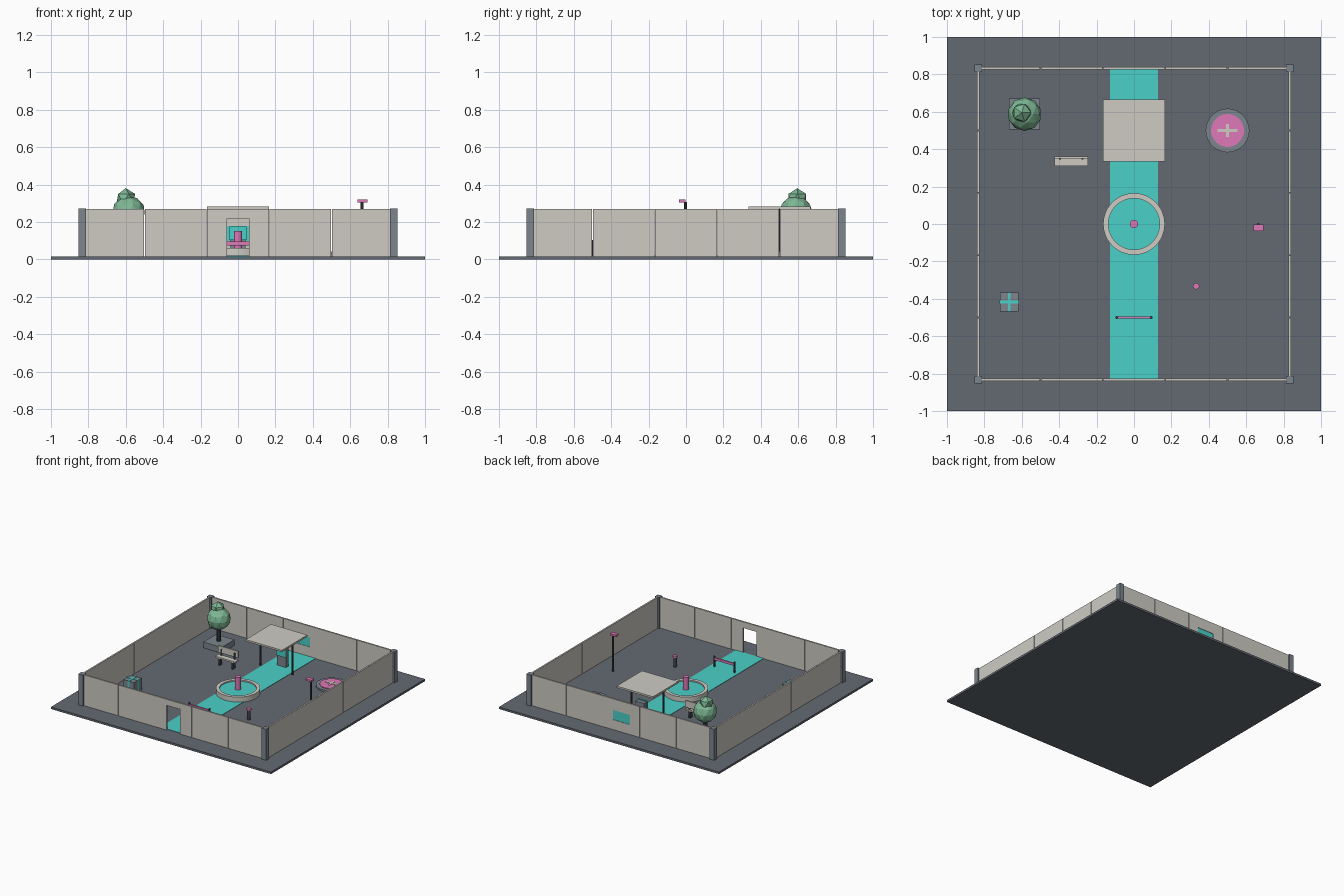
import bpy, bmesh, math

if "Cube" in bpy.data.objects:
    bpy.data.objects.remove(bpy.data.objects["Cube"])

def material(name, r, g, b):
    m = bpy.data.materials.new(name)
    m.diffuse_color = (r, g, b, 1)
    m.use_nodes = True
    m.node_tree.nodes["Principled BSDF"].inputs["Base Color"].default_value = m.diffuse_color
    return m

FLOOR = material("floor_grey", .127, .144, .171)
WALL = material("wall_light", .62, .60, .55)
SLATE = material("slate", .20, .24, .27)
DARK = material("dark", .05, .055, .065)
TEAL = material("teal", .07, .63, .58)
PINK = material("pink", .74, .19, .48)
GREEN = material("leaf_green", .21, .48, .30)
G = 0.017   # ground top
H = 0.27    # wall top

def finish(name, bm, loc, mat):
    me = bpy.data.meshes.new(name)
    bm.to_mesh(me)
    bm.free()
    ob = bpy.data.objects.new(name, me)
    ob.location = loc
    me.materials.append(mat)
    bpy.context.collection.objects.link(ob)
    return ob

def box(name, x0, x1, y0, y1, z0, z1, mat):
    bm = bmesh.new()
    bmesh.ops.create_cube(bm, size=1)
    bmesh.ops.scale(bm, verts=bm.verts, vec=(x1 - x0, y1 - y0, z1 - z0))
    return finish(name, bm, ((x0 + x1) / 2, (y0 + y1) / 2, (z0 + z1) / 2), mat)

def cyl(name, x, y, z0, z1, r, mat, n=16):
    bm = bmesh.new()
    bmesh.ops.create_cone(bm, cap_ends=True, segments=n, radius1=r, radius2=r, depth=z1 - z0)
    ob = finish(name, bm, (x, y, (z0 + z1) / 2), mat)
    if n > 12:
        smooth(ob)
    return ob

def smooth(ob):
    bpy.ops.object.select_all(action='DESELECT')
    ob.select_set(True)
    bpy.context.view_layer.objects.active = ob
    bpy.ops.object.shade_smooth_by_angle()

def ring(name, x, y, z0, z1, r0, r1, mat, n=48):
    # square profile swept round the z axis
    bm = bmesh.new()
    vs = [bm.verts.new(p) for p in ((r0, 0, z0), (r1, 0, z0), (r1, 0, z1), (r0, 0, z1))]
    es = [bm.edges.new((vs[i], vs[(i + 1) % 4])) for i in range(4)]
    bmesh.ops.spin(bm, geom=vs + es, cent=(0, 0, 0), axis=(0, 0, 1),
                   angle=2 * math.pi, steps=n, use_merge=True)
    bmesh.ops.remove_doubles(bm, verts=bm.verts, dist=1e-5)
    bmesh.ops.recalc_face_normals(bm, faces=bm.faces)
    ob = finish(name, bm, (x, y, 0), mat)
    smooth(ob)

def ico(name, x, y, z, r, sub, mat):
    bm = bmesh.new()
    bmesh.ops.create_icosphere(bm, subdivisions=sub, radius=r)
    finish(name, bm, (x, y, z), mat)

# ground and path
box("ground", -1, 1, -1, 1, 0, G, FLOOR)
box("path", -.127, .127, -.827, .827, G - .002, G + .003, TEAL)

# perimeter walls: five panels a side, the middle front and back ones are open
W, T, E = 5 / 6, .0065, .0015
for i in range(5):
    a, b = -W + i / 3 + E, -W + (i + 1) / 3 - E
    for s in (-1, 1):
        box("side_wall_panel", s * W - T, s * W + T, a, b, G, H, WALL)
        if i != 2:
            box("end_wall_panel", a, b, s * W - T, s * W + T, G, H, WALL)
for s, half in ((-1, .06), (1, .077)):
    y0, y1 = s * W - T, s * W + T
    box("left_jamb_panel", -1 / 6 + E, -half, y0, y1, G, H, WALL)
    box("right_jamb_panel", half, 1 / 6 - E, y0, y1, G, H, WALL)
box("door_lintel", -.06, .06, -W - T, -W + T, .22, H, WALL)
box("window_sill_panel", -.077, .077, W - T, W + T, G, .098, WALL)
box("window_head_panel", -.077, .077, W - T, W + T, .178, H, WALL)
box("window_glass", -.077, .077, W - .003, W + .003, .098, .178, TEAL)
for sx in (-1, 1):
    for sy in (-1, 1):
        box("corner_post", sx * W - .02, sx * W + .02, sy * W - .02, sy * W + .02, G, H + .002, SLATE)

# fountain
ring("fountain_rim", 0, 0, G, .06, .137, .165, WALL)
cyl("fountain_water", 0, 0, G, .05, .138, TEAL, 48)
cyl("fountain_core", 0, 0, .05, .153, .022, PINK)

# canopy with kiosk
box("canopy_roof", -.165, .165, .335, .665, .27, .284, WALL)
for s in (-1, 1):
    cyl("canopy_pole", s * .145, .5, G, .27, .008, DARK, 8)
box("kiosk_body", -.04, .04, .565, .6, G, .17, SLATE)
box("kiosk_screen", -.045, .045, .556, .565, .105, .175, TEAL)

# barrier across the path
for s in (-1, 1):
    cyl("barrier_post", s * .092, -.5, G, .105, .008, DARK, 8)
box("barrier_bar", -.092, .092, -.505, -.495, .075, .095, PINK)

# tree in planter
tx, ty = -.585, .587
box("planter", tx - .083, tx + .083, ty - .083, ty + .083, G, .065, SLATE)
cyl("planter_trunk", tx, ty, .065, .2, .016, DARK, 8)
ico("tree_crown", tx, ty, .25, .09, 2, GREEN)
ico("tree_top", tx - .015, ty + .008, .325, .056, 1, GREEN)

# bench
box("bench_seat", -.425, -.245, .31, .355, .075, .088, WALL)
box("bench_back", -.425, -.245, .35, .36, .105, .16, WALL)
for x in (-.395, -.275):
    box("bench_leg", x - .007, x + .007, .318, .348, G, .075, DARK)
    box("bench_back_support", x - .006, x + .006, .345, .352, .075, .14, DARK)

# round landing pad with a cross
cyl("pad_base", .5, .5, G, .032, .117, SLATE, 32)
cyl("pad_disc", .5, .5, .032, .038, .088, PINK, 32)
box("pad_cross_bar_x", .447, .553, .492, .508, .037, .042, WALL)
box("pad_cross_bar_y", .492, .508, .465, .535, .037, .0415, WALL)

# lamp
cyl("lamp_pole", .664, -.003, G, .306, .008, DARK, 8)
box("lamp_head", .638, .693, -.037, -.002, .305, .32, PINK)

# bollard
cyl("bollard_post", .333, -.333, G, .095, .013, DARK, 12)
cyl("bollard_cap", .333, -.333, .095, .11, .017, PINK, 12)

# strapped crate
cx, cy = -.667, -.417
box("crate", cx - .05, cx + .05, cy - .05, cy + .05, G, .115, SLATE)
box("crate_strap_x", cx - .052, cx + .052, cy - .007, cy + .007, G, .118, TEAL)
box("crate_strap_y", cx - .007, cx + .007, cy - .052, cy + .052, G, .1175, TEAL)
